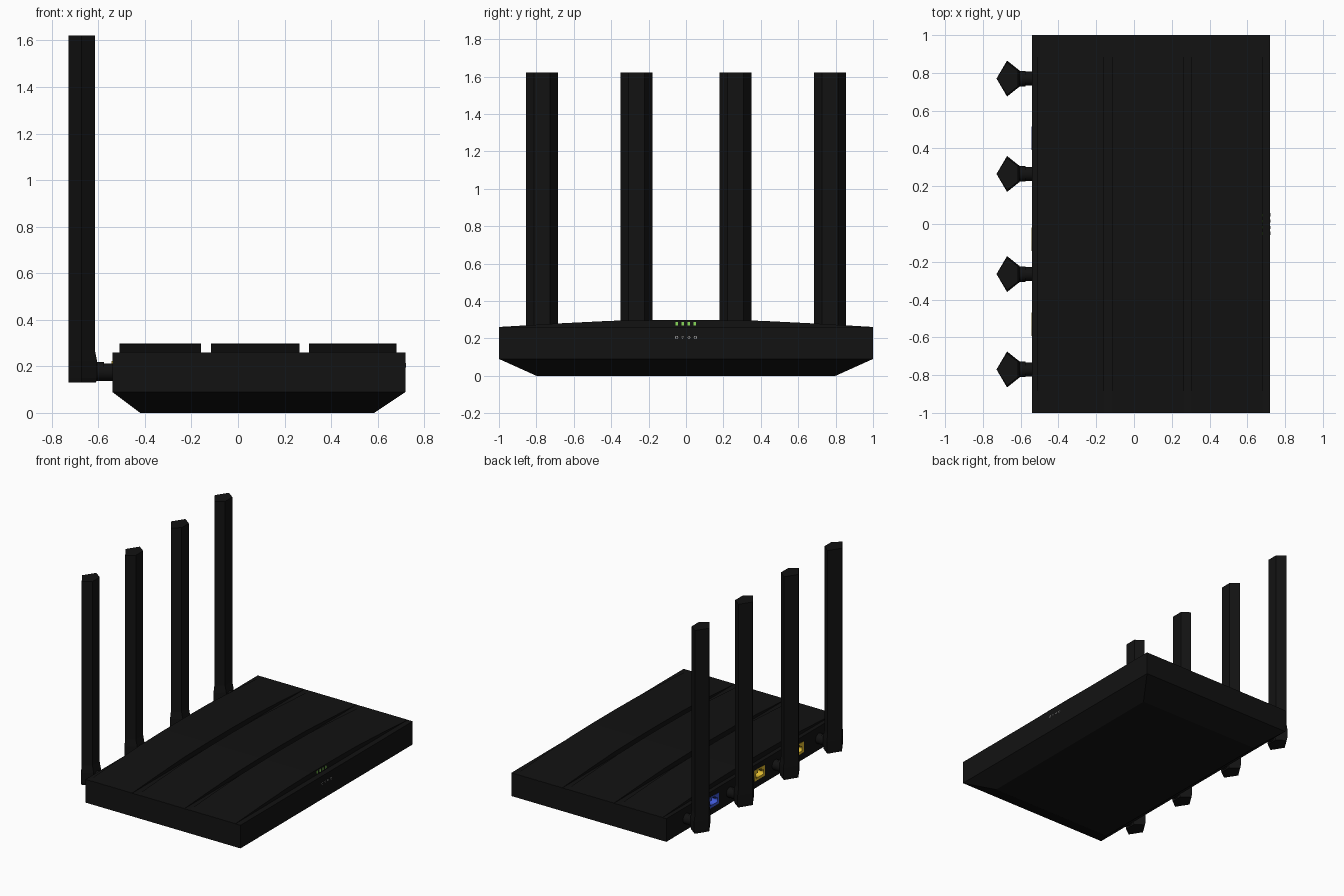
import bpy, bmesh, math
from mathutils import Matrix

if "Cube" in bpy.data.objects:
    bpy.data.objects.remove(bpy.data.objects["Cube"])


def material(name, rgb):
    m = bpy.data.materials.new(name)
    m.diffuse_color = (*rgb, 1)
    m.use_nodes = True
    m.node_tree.nodes["Principled BSDF"].inputs["Base Color"].default_value = m.diffuse_color
    return m


BLACK = material("black_plastic", (0.006, 0.006, 0.006))
BLUE = material("blue_plastic", (0.05, 0.1, 0.7))
YELLOW = material("yellow_plastic", (0.75, 0.5, 0.03))
GREEN = material("green_light", (0.25, 0.7, 0.1))
GREY = material("grey_print", (0.3, 0.3, 0.3))


def make(name, bm, mat):
    bmesh.ops.recalc_face_normals(bm, faces=bm.faces)
    me = bpy.data.meshes.new(name)
    bm.to_mesh(me)
    bm.free()
    ob = bpy.data.objects.new(name, me)
    bpy.context.collection.objects.link(ob)
    me.materials.append(mat)
    return ob


def loft(name, rings, mat):
    """Skin a stack of equal-length point rings and cap both ends."""
    bm = bmesh.new()
    vs = [[bm.verts.new(p) for p in r] for r in rings]
    n = len(rings[0])
    for a, b in zip(vs, vs[1:]):
        for i in range(n):
            bm.faces.new((a[i], a[(i + 1) % n], b[(i + 1) % n], b[i]))
    bm.faces.new(vs[0])
    bm.faces.new(vs[-1])
    return make(name, bm, mat)


def box(name, x, y, z, mat):
    rect = lambda h: [(x[0], y[0], h), (x[1], y[0], h), (x[1], y[1], h), (x[0], y[1], h)]
    return loft(name, [rect(z[0]), rect(z[1])], mat)


def rod(name, x0, x1, y, z, r, mat, sides=24, turn=0.0):
    """Round or polygonal rod lying along x."""
    ring = lambda x: [(x, y + r * math.cos(turn + 2 * math.pi * i / sides),
                       z + r * math.sin(turn + 2 * math.pi * i / sides)) for i in range(sides)]
    return loft(name, [ring(x0), ring(x1)], mat)


def smooth(ob):
    bpy.ops.object.select_all(action='DESELECT')
    ob.select_set(True)
    bpy.context.view_layer.objects.active = ob
    bpy.ops.object.shade_smooth_by_angle(angle=math.radians(30))


# Case with tapered underside
def case_ring(x0, x1, y, z):
    return [(x0, -y, z), (x1, -y, z), (x1, y, z), (x0, y, z)]


case = loft("case", [case_ring(-0.42, 0.585, 0.8, 0),
                     case_ring(-0.54, 0.72, 1, 0.09),
                     case_ring(-0.54, 0.72, 1, 0.26)], BLACK)

# Three arched top panels separated by grooves
half = [(0.12, 0.298), (0.4, 0.294), (0.7, 0.279), (0.999, 0.261)]
arch = [(-0.999, 0.25)] + [(-y, z) for y, z in reversed(half)] + half + [(0.999, 0.25)]
for i, (x0, x1) in enumerate([(-0.51, -0.16), (-0.115, 0.265), (0.305, 0.68)]):
    loft(f"top_panel_{i + 1}", [[(x, y, z) for y, z in arch] for x in (x0, x1)], BLACK)

# Antennas: kite-section blade flaring into a hinge base, with a round neck
SECTIONS = [(0.13, 0.088, -0.610), (0.15, 0.095, -0.605), (0.22, 0.095, -0.605),
            (0.27, 0.085, -0.615), (1.622, 0.085, -0.615)]
for i, y in enumerate((-0.77, -0.265, 0.265, 0.77)):
    rings = [[(-0.728, y, z), (-0.672, y - w, z), (xb, y - 0.042, z),
              (xb, y + 0.042, z), (-0.672, y + w, z)] for z, w, xb in SECTIONS]
    loft(f"antenna_{i + 1}", rings, BLACK)
    smooth(rod(f"antenna_neck_{i + 1}", -0.62, -0.575, y, 0.178, 0.041, BLACK))
    smooth(rod(f"antenna_pivot_{i + 1}", -0.58, -0.535, y, 0.175, 0.037, BLACK))


# Network sockets: coloured frame with a stepped opening, set in a pocket
def socket(name, y, mat):
    zc, w, h = 0.182, 0.062, 0.04
    cutter = box(name + "_cutter", (-0.6, -0.46), (y - w, y + w), (zc - h, zc + h), mat)
    cutter.hide_render = True
    cutter.hide_viewport = True
    mod = case.modifiers.new(name + "_pocket", 'BOOLEAN')
    mod.operation = 'DIFFERENCE'
    mod.solver = 'EXACT'
    mod.object = cutter
    outer = [(-w, -h), (w, -h), (w, h), (-w, h)]
    inner = [(-0.044, -0.022), (0.044, -0.022), (0.044, 0.012), (0.02, 0.012),
             (0.02, 0.028), (-0.02, 0.028), (-0.02, 0.012), (-0.044, 0.012)]
    cu = bpy.data.curves.new(name, 'CURVE')
    cu.dimensions = '2D'
    cu.fill_mode = 'BOTH'
    cu.extrude = 0.04
    for pts in (outer, inner):
        sp = cu.splines.new('POLY')
        sp.points.add(len(pts) - 1)
        for p, (a, b) in zip(sp.points, pts):
            p.co = (a, b, 0, 1)
        sp.use_cyclic_u = True
    tmp = bpy.data.objects.new(name + "_outline", cu)
    bpy.context.collection.objects.link(tmp)
    bm = bmesh.new()
    bm.from_mesh(tmp.to_mesh())
    bmesh.ops.remove_doubles(bm, verts=bm.verts, dist=1e-5)
    # stand the frame up so it faces -x
    bm.transform(Matrix(((0, 0, -1, -0.503), (1, 0, 0, y), (0, 1, 0, zc), (0, 0, 0, 1))))
    bpy.data.objects.remove(tmp)
    make(name, bm, mat)


socket("blue_socket", 0.455, BLUE)
socket("yellow_socket_1", -0.08, YELLOW)
socket("yellow_socket_2", -0.53, YELLOW)

# Status lights on the front panel edge and printed symbols below them
for i, y in enumerate((-0.05, -0.018, 0.014, 0.046)):
    box(f"status_light_{i + 1}", (0.67, 0.682), (y - 0.007, y + 0.007), (0.268, 0.288), GREEN)
for i, (y, sides, turn) in enumerate([(-0.05, 12, 0), (-0.018, 3, -math.pi / 2),
                                      (0.016, 4, 0), (0.05, 12, 0)]):
    rod(f"symbol_{i + 1}", 0.715, 0.722, y, 0.205, 0.009, GREY, sides, turn)
    rod(f"symbol_centre_{i + 1}", 0.715, 0.7225, y, 0.205, 0.005, BLACK, sides, turn)
